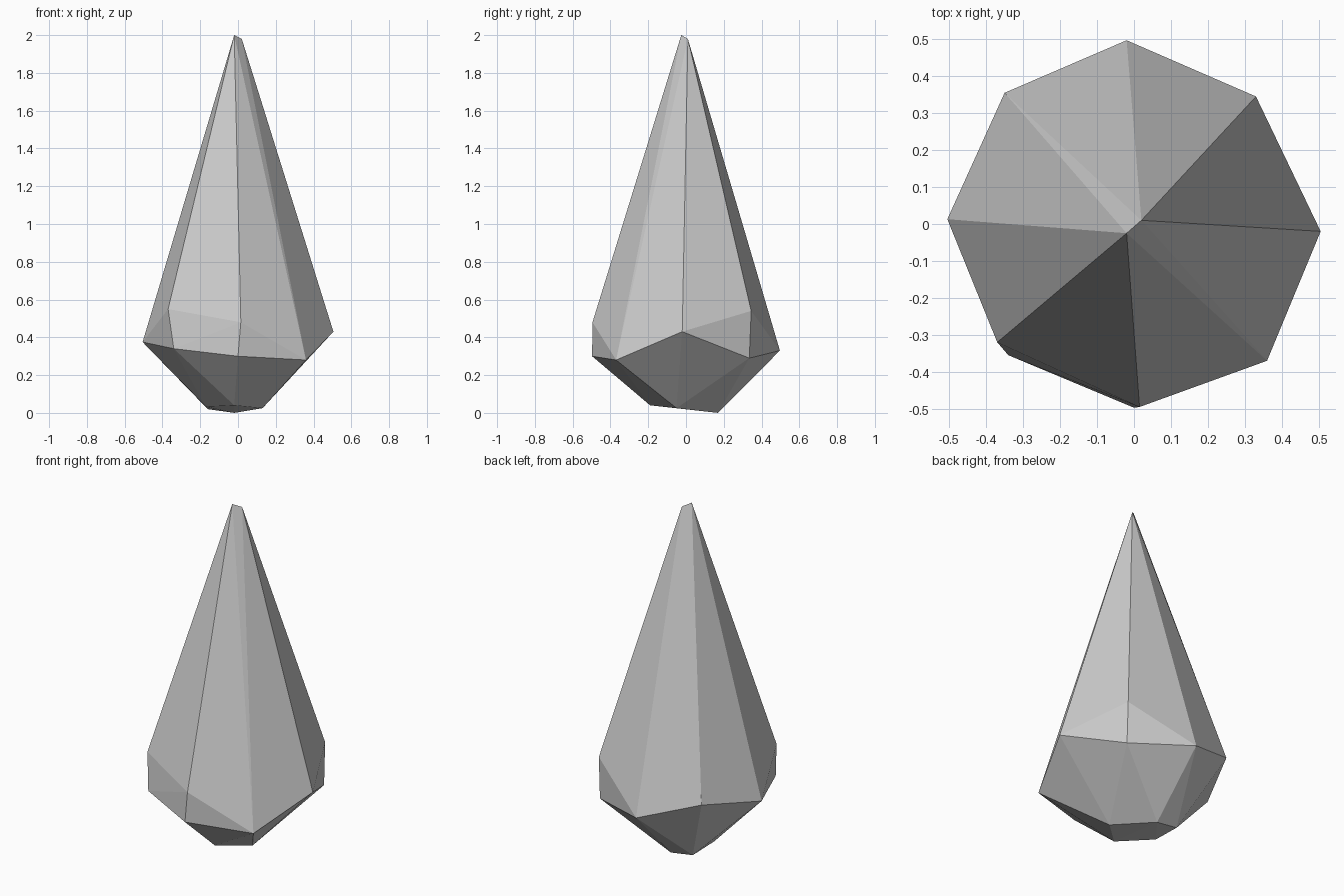
import bpy
import bmesh

# Remove only the default cube
cube = bpy.data.objects.get("Cube")
if cube:
    bpy.data.objects.remove(cube, do_unlink=True)

# Single plain grey stone colour
grey = bpy.data.materials.new("stone_grey")
grey.use_nodes = True
colour = (0.6, 0.6, 0.6, 1.0)
grey.diffuse_color = colour
shader = next(n for n in grey.node_tree.nodes if n.type == 'BSDF_PRINCIPLED')
shader.inputs["Base Color"].default_value = colour
shader.inputs["Roughness"].default_value = 0.8

# Corner points of the cut stone, grouped by level
tip = [(-0.02, -0.025, 2.0), (0.02, 0.01, 1.98)]
shoulder = [
    (-0.02, 0.497, 0.33), (0.33, 0.345, 0.54), (0.505, -0.02, 0.43),
    (0.36, -0.37, 0.28), (0.015, -0.495, 0.48), (-0.37, -0.32, 0.55),
    (-0.505, 0.013, 0.375), (-0.35, 0.355, 0.44),
]
lower_corners = [(0.33, 0.335, 0.29), (0.0, -0.497, 0.30), (-0.34, -0.355, 0.34)]
base = [
    (-0.02, 0.17, 0.0), (0.13, -0.05, 0.025), (-0.02, -0.19, 0.04),
    (-0.17, -0.02, 0.033), (-0.16, 0.165, 0.02),
]

# Wrap the corners in a faceted convex shell
bm = bmesh.new()
for point in tip + shoulder + lower_corners + base:
    bm.verts.new(point)
bmesh.ops.convex_hull(bm, input=bm.verts[:])
loose = [v for v in bm.verts if not v.link_faces]
bmesh.ops.delete(bm, geom=loose, context='VERTS')
bmesh.ops.recalc_face_normals(bm, faces=bm.faces[:])
for face in bm.faces:
    face.smooth = False

# Stone object
mesh = bpy.data.meshes.new("faceted_stone")
bm.to_mesh(mesh)
bm.free()
mesh.materials.append(grey)
stone = bpy.data.objects.new("faceted_stone", mesh)
bpy.context.collection.objects.link(stone)
